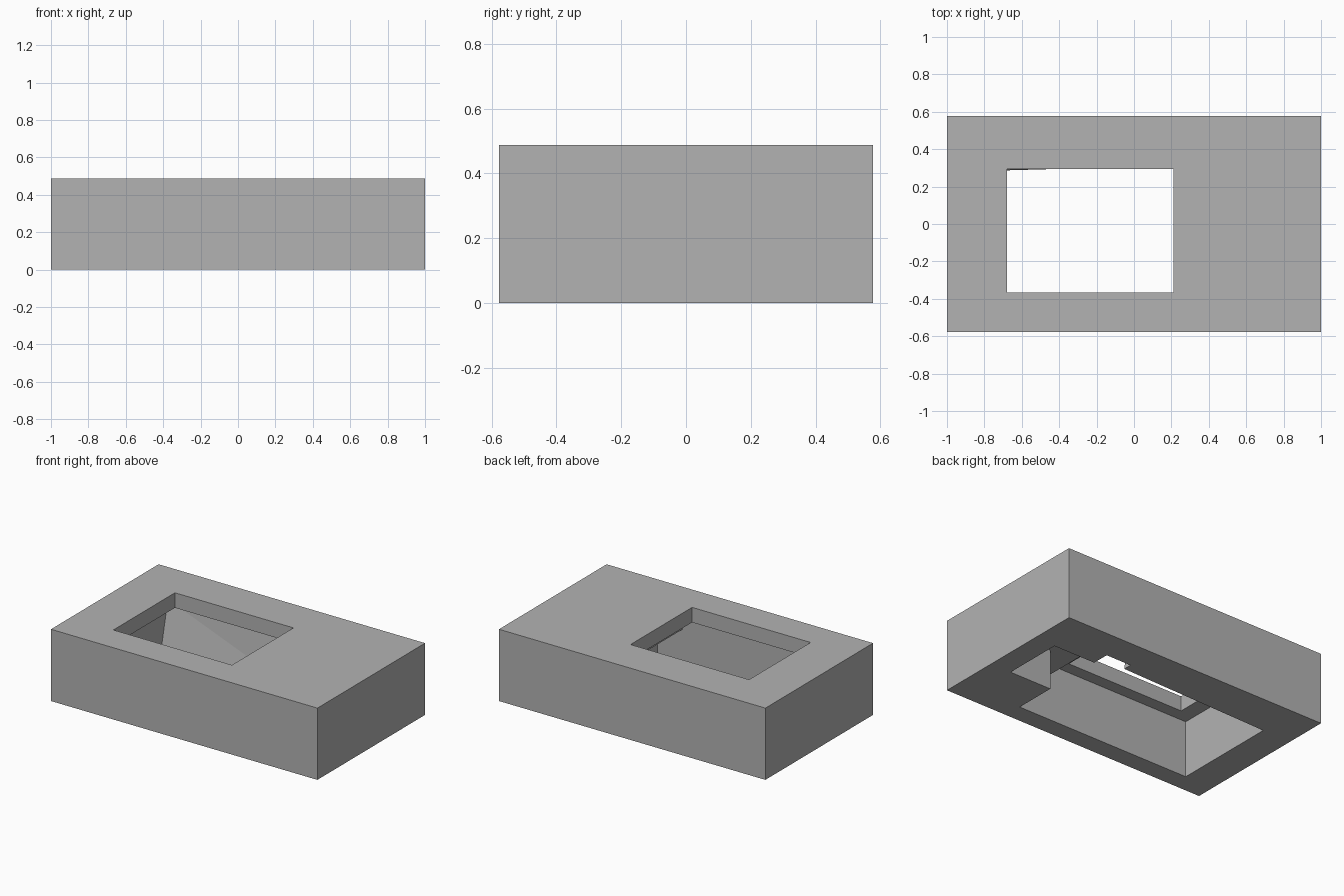
import bpy
import bmesh

if "Cube" in bpy.data.objects:
    bpy.data.objects.remove(bpy.data.objects["Cube"], do_unlink=True)

grey = bpy.data.materials.new("plain_grey")
grey.use_nodes = True
colour = (0.45, 0.45, 0.45, 1)
grey.diffuse_color = colour
grey.node_tree.nodes["Principled BSDF"].inputs["Base Color"].default_value = colour


def prism(name, x, y, z, back_bottom=None):
    """Box from ranges; back_bottom gives the y of the lower back edge at each end."""
    bm = bmesh.new()
    y_left, y_right = back_bottom or (y[1], y[1])
    low = [(x[0], y[0]), (x[1], y[0]), (x[1], y_right), (x[0], y_left)]
    high = [(x[0], y[0]), (x[1], y[0]), (x[1], y[1]), (x[0], y[1])]
    bottom = [bm.verts.new((*p, z[0])) for p in low]
    top = [bm.verts.new((*p, z[1])) for p in high]
    bm.faces.new(bottom[::-1])
    bm.faces.new(top)
    for i in range(4):
        j = (i + 1) % 4
        bm.faces.new((bottom[i], bottom[j], top[j], top[i]))
    # Split the twisted back wall into flat triangles
    bmesh.ops.triangulate(bm, faces=bm.faces[:])
    bmesh.ops.recalc_face_normals(bm, faces=bm.faces[:])
    mesh = bpy.data.meshes.new(name)
    bm.to_mesh(mesh)
    bm.free()
    mesh.materials.append(grey)
    obj = bpy.data.objects.new(name, mesh)
    bpy.context.collection.objects.link(obj)
    return obj


def cut(target, cutter):
    mod = target.modifiers.new(cutter.name, 'BOOLEAN')
    mod.operation = 'DIFFERENCE'
    mod.solver = 'EXACT'
    mod.object = cutter
    bpy.context.view_layer.objects.active = target
    bpy.ops.object.modifier_apply(modifier=mod.name)
    bpy.data.objects.remove(cutter, do_unlink=True)


# Outer block
HEIGHT, CEILING, STEP, BELOW = 0.487, 0.385, 0.27, -0.1
housing = prism("housing", (-1, 1), (-0.577, 0.577), (0, HEIGHT))

# Main cavity, its back wall leaning forward towards the bottom
cut(housing, prism("main_cavity", (-0.787, 0.342), (-0.449, 0.373),
                   (0, CEILING), back_bottom=(0.284, 0.315)))
# Shallower step beside it, then the side pocket
cut(housing, prism("step_cavity", (0.341, 0.53), (-0.449, 0.373), (BELOW, STEP)))
cut(housing, prism("side_pocket", (0.5, 0.845), (-0.16, 0.255), (BELOW, STEP)))
# Display window through the top
cut(housing, prism("window", (-0.68, 0.21), (-0.365, 0.295), (CEILING - 0.05, HEIGHT + 0.1)))
